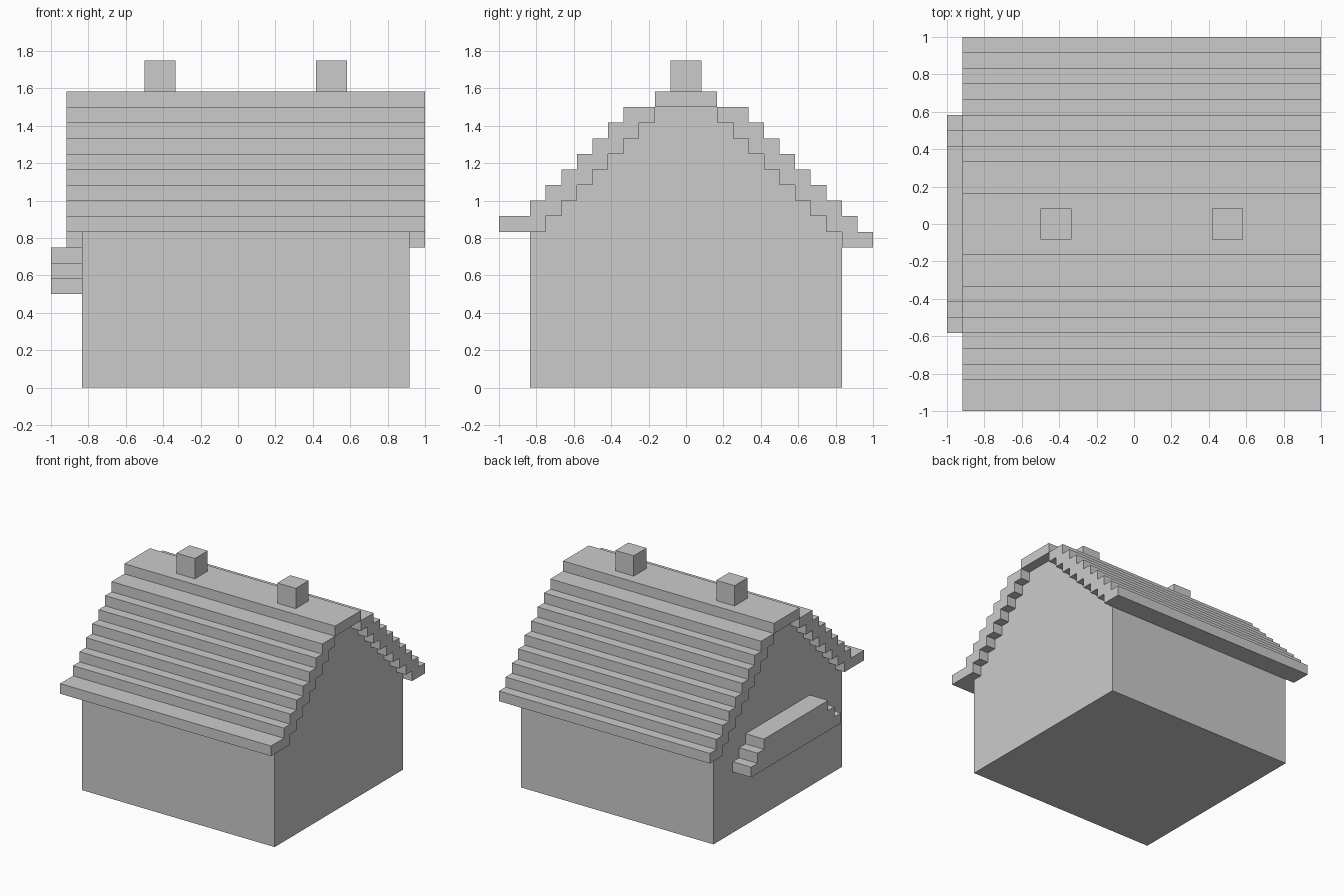
import bpy, bmesh

if "Cube" in bpy.data.objects:
    bpy.data.objects.remove(bpy.data.objects["Cube"])

U = 1 / 12  # everything sits on a 1/12 unit block grid


def prism(name, outline, x0, x1):
    """Extrude a (y, z) outline along x, all in block units."""
    bm = bmesh.new()
    face = bm.faces.new([bm.verts.new((x0 * U, y * U, z * U)) for y, z in outline])
    side = bmesh.ops.extrude_face_region(bm, geom=[face])["geom"]
    verts = [v for v in side if isinstance(v, bmesh.types.BMVert)]
    bmesh.ops.translate(bm, verts=verts, vec=((x1 - x0) * U, 0, 0))
    bmesh.ops.recalc_face_normals(bm, faces=bm.faces)
    mesh = bpy.data.meshes.new(name)
    bm.to_mesh(mesh)
    bm.free()
    obj = bpy.data.objects.new(name, mesh)
    bpy.context.collection.objects.link(obj)
    return obj


def stairs(first, last, total):
    """Descending stair corners: the step starting at y = k drops to total - k."""
    return [(k, z) for k in range(first, last + 1)
            for z in (total + 1 - k, total - k)]


def flip(points):
    """Mirror a half outline to -y, reversed so it joins end to end."""
    return [(-y, z) for y, z in reversed(points)]


# Stepped lines of the roof's upper and lower surfaces, ridge to eave
upper = [(2, 19), (2, 18)] + stairs(4, 9, 21)
lower = stairs(2, 9, 19)

# Walls with stepped gables
prism("walls", [(-10, 0)] + flip(lower + [(10, 10)]) + lower
      + [(10, 10), (10, 0)], -10, 11)

# Roof: front eave is flat, back eave drops one step lower
front_top = flip(upper + [(10, 12), (10, 11), (12, 11), (12, 10)])
back_top = upper + [(10, 12), (10, 11), (11, 11), (11, 10), (12, 10), (12, 9)]
underside = [(10, 9), (10, 10)] + lower[::-1] + [(-y, z) for y, z in lower]
prism("roof", front_top + back_top + underside, -11, 12)

# Stepped awning on the left wall
half = [(5, 9), (5, 8), (6, 8), (6, 7), (7, 7), (7, 6)]
prism("side_awning", flip(half) + half, -12, -10)

# Two square chimneys on the ridge
for side, x in (("left", -6), ("right", 5)):
    prism(f"{side}_chimney", [(-1, 19), (1, 19), (1, 21), (-1, 21)], x, x + 2)
